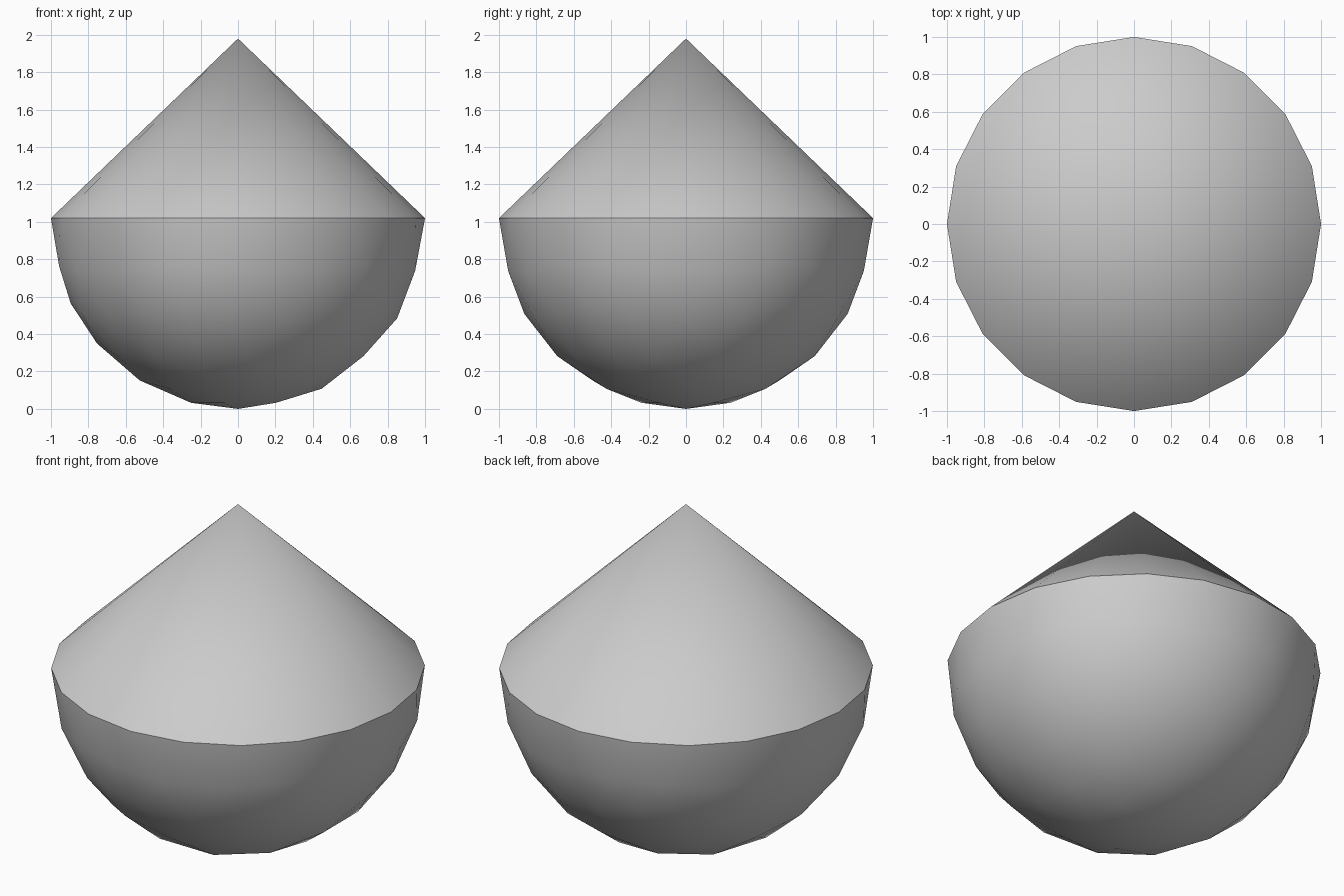
import bpy, bmesh
from mathutils import Matrix

if "Cube" in bpy.data.objects:
    bpy.data.objects.remove(bpy.data.objects["Cube"])

RIM_Z = 1.02
CONE_HEIGHT = 0.96


def add_object(name, bm):
    bmesh.ops.recalc_face_normals(bm, faces=bm.faces)
    for f in bm.faces:
        f.smooth = True
    mesh = bpy.data.meshes.new(name)
    bm.to_mesh(mesh)
    bm.free()
    obj = bpy.data.objects.new(name, mesh)
    bpy.context.collection.objects.link(obj)
    return obj


# Rounded base: lower half of a geodesic sphere, slightly stretched down
bm = bmesh.new()
bmesh.ops.create_icosphere(bm, subdivisions=3, radius=1)
upper = [v for v in bm.verts if v.co.z > 0.01]
bmesh.ops.delete(bm, geom=upper, context='VERTS')
for v in bm.verts:
    v.co.z *= RIM_Z
# orient outward while the shell is open
bmesh.ops.recalc_face_normals(bm, faces=bm.faces)
bmesh.ops.translate(bm, verts=bm.verts, vec=(0, 0, RIM_Z))
add_object("round_base", bm)

# Cone top: 20 sides, sharing the base rim
bm = bmesh.new()
bmesh.ops.create_cone(bm, cap_ends=False, segments=20, radius1=1, radius2=0,
                      depth=CONE_HEIGHT,
                      matrix=Matrix.Translation((0, 0, RIM_Z + CONE_HEIGHT / 2)))
bmesh.ops.remove_doubles(bm, verts=bm.verts, dist=1e-4)
add_object("cone_top", bm)
